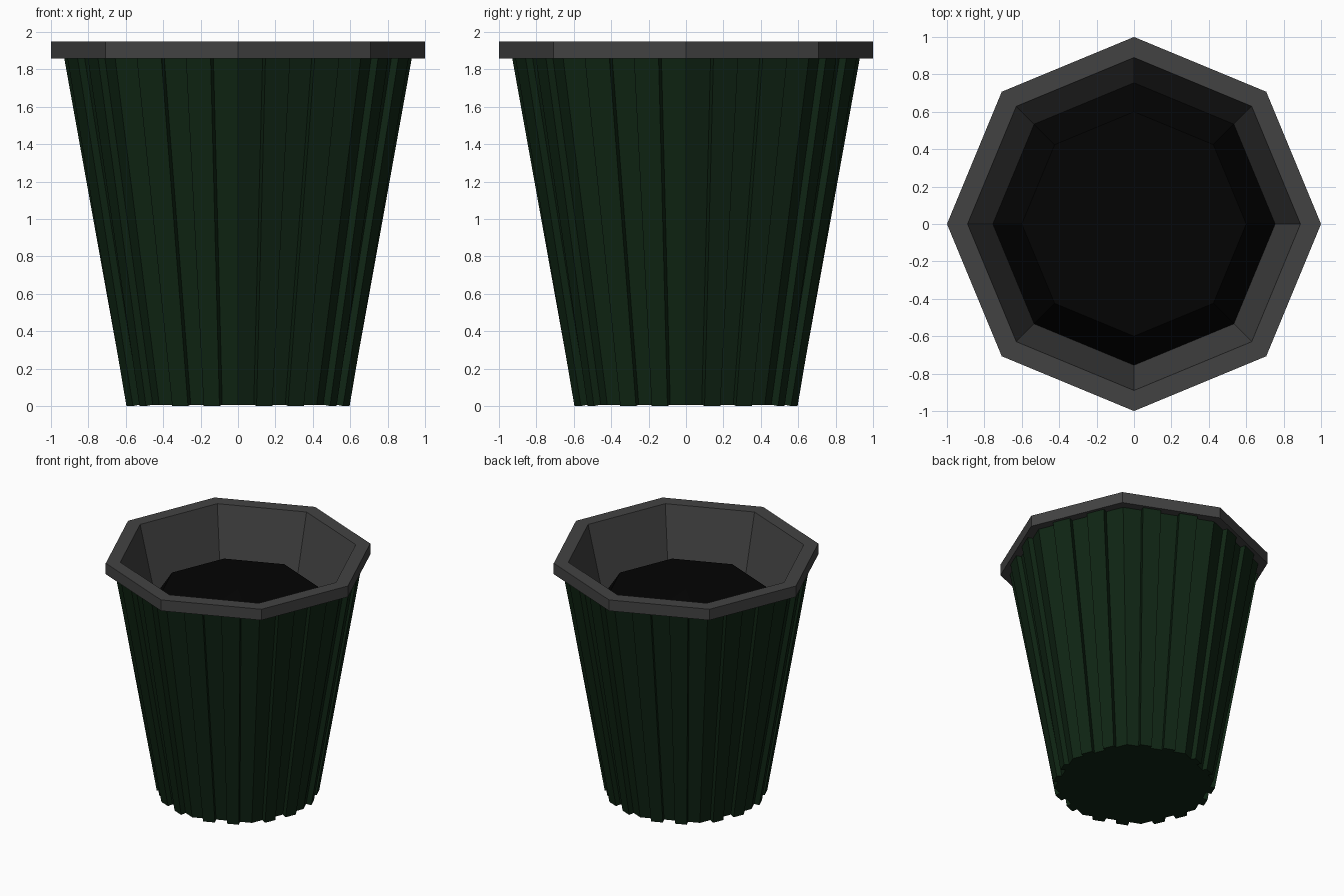
import bpy, bmesh
from math import cos, sin, pi
from mathutils import Vector

if "Cube" in bpy.data.objects:
    bpy.data.objects.remove(bpy.data.objects["Cube"])

N = 8


def material(name, rgb):
    m = bpy.data.materials.new(name)
    m.diffuse_color = (*rgb, 1)
    m.use_nodes = True
    m.node_tree.nodes["Principled BSDF"].inputs["Base Color"].default_value = m.diffuse_color
    return m


def ring(r, z):
    return [Vector((r * cos(2 * pi * i / N), r * sin(2 * pi * i / N), z)) for i in range(N)]


def loft(name, rings, mat, cap_first=False, cap_last=False):
    """Skin a stack of equal-length closed point rings."""
    bm = bmesh.new()
    loops = [[bm.verts.new(p) for p in pts] for pts in rings]
    for a, b in zip(loops, loops[1:]):
        n = len(a)
        for i in range(n):
            j = (i + 1) % n
            bm.faces.new((a[i], a[j], b[j], b[i]))
    if cap_first:
        bm.faces.new(loops[0][::-1])
    if cap_last:
        c = bm.verts.new((0, 0, cap_last))
        n = len(loops[-1])
        for i in range(n):
            bm.faces.new((loops[-1][i], loops[-1][(i + 1) % n], c))
    mesh = bpy.data.meshes.new(name)
    bm.to_mesh(mesh)
    bm.free()
    mesh.materials.append(mat)
    ob = bpy.data.objects.new(name, mesh)
    bpy.context.collection.objects.link(ob)
    return ob


green = material("dark_green", (0.005, 0.019, 0.007))
grey = material("dark_grey", (0.055, 0.055, 0.055))
black = material("black", (0.001, 0.001, 0.001))

# Ribbed body: each octagon side is split in fifths, second and fourth raised
low, high = ring(0.595, 0.007), ring(0.93, 1.865)
bottom, top = [], []
for i in range(N):
    j = (i + 1) % N
    normal = (low[j] - low[i]).cross(high[i] - low[i]).normalized() * 0.04
    for t, out in ((0, 0), (.2, 0), (.2, 1), (.4, 1), (.4, 0),
                   (.6, 0), (.6, 1), (.8, 1), (.8, 0)):
        bottom.append(low[i].lerp(low[j], t) + normal * out)
        top.append(high[i].lerp(high[j], t) + normal * out)
loft("body", [bottom, top], green, cap_first=True)

# Octagonal rim with funnel-shaped inner wall
loft("rim", [ring(r, z) for r, z in
             ((0.9, 1.858), (1.0, 1.858), (1.0, 1.948), (0.89, 1.948), (0.755, 1.4))], grey)

# Domed black contents
loft("contents", [ring(0.755, 1.4), ring(0.6, 1.63)], black, cap_last=1.66)
